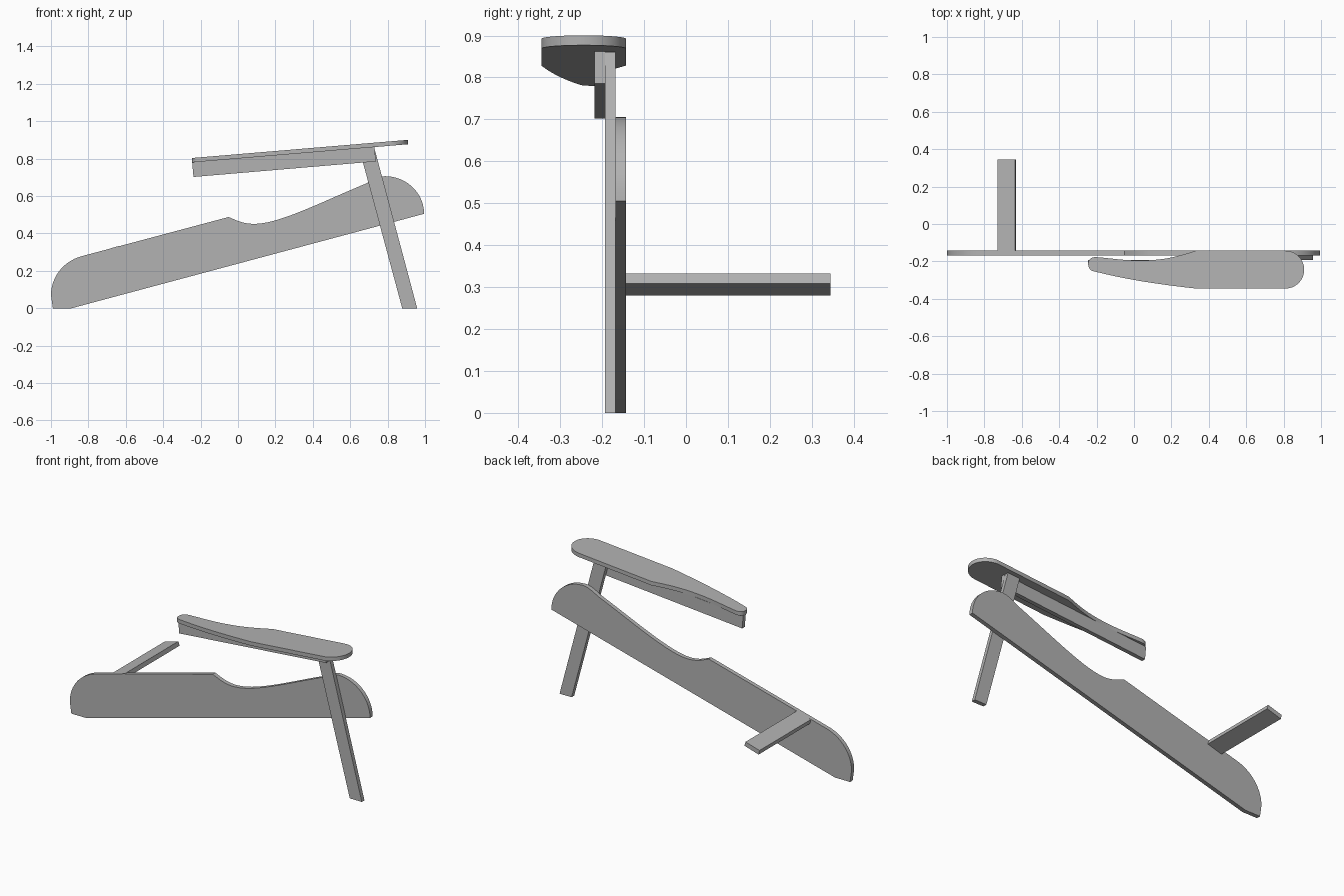
import bpy
import bmesh
import math
from mathutils import Vector
from mathutils.geometry import interpolate_bezier

cube = bpy.data.objects.get("Cube")
if cube:
    bpy.data.objects.remove(cube, do_unlink=True)

grey = bpy.data.materials.new("plain grey")
grey.use_nodes = True
grey.diffuse_color = (0.45, 0.45, 0.45, 1)
grey.node_tree.nodes["Principled BSDF"].inputs["Base Color"].default_value = grey.diffuse_color


def outline(start, *steps):
    """Closed 2D path: each step is a corner point or a (handle, handle, end) curve."""
    pts = [Vector(start)]
    for step in steps:
        if len(step) == 3:
            pts += interpolate_bezier(pts[-1], *[Vector(p) for p in step], 14)[1:]
        else:
            pts.append(Vector(step))
    if (pts[0] - pts[-1]).length < 1e-5:
        pts.pop()
    return [p.to_2d() for p in pts]


def plank(name, pts, place, low, high):
    """Extrude a 2D outline between two depths; place maps (u, v, depth) to space."""
    bm = bmesh.new()
    face = bm.faces.new([bm.verts.new(place(p.x, p.y, low)) for p in pts])
    shift = place(0, 0, high) - place(0, 0, low)
    new = bmesh.ops.extrude_face_region(bm, geom=[face])["geom"]
    bmesh.ops.translate(bm, vec=shift, verts=[g for g in new if isinstance(g, bmesh.types.BMVert)])
    bmesh.ops.recalc_face_normals(bm, faces=bm.faces)
    mesh = bpy.data.meshes.new(name)
    bm.to_mesh(mesh)
    bm.free()
    mesh.materials.append(grey)
    obj = bpy.data.objects.new(name, mesh)
    bpy.context.collection.objects.link(obj)
    bpy.ops.object.select_all(action="DESELECT")
    obj.select_set(True)
    bpy.context.view_layer.objects.active = obj
    bpy.ops.object.shade_smooth_by_angle(angle=math.radians(25))
    return obj


def upright(u, v, d):
    return Vector((u, d, v))


def sloped(u, v, d):
    return Vector((u, v, 0.824 + 0.084 * u + d))


# Long side board with rounded ends and a seat hollow
side = outline(
    (-0.99, 0), (-0.89, 0), (0.995, 0.505),
    ((0.995, 0.615), (0.902, 0.706), (0.787, 0.706)),
    ((0.745, 0.706), (0.71, 0.68), (0.68, 0.665)),
    ((0.45, 0.57), (0.22, 0.451), (0.088, 0.451)),
    ((0.03, 0.451), (-0.01, 0.47), (-0.05, 0.488)),
    (-0.83, 0.28),
    ((-0.93, 0.255), (-1, 0.17), (-1, 0.07)))
plank("side_board", side, upright, -0.168, -0.143)

# Leaning front leg, outside the side board
leg = outline((0.878, 0), (0.958, 0), (0.728, 0.861), (0.648, 0.854))
plank("front_leg", leg, upright, -0.193, -0.168)

# Rail under the armrest, outside the leg
rail = outline((-0.238, 0.702), (0.737, 0.785), (0.73, 0.862), (-0.245, 0.78))
plank("armrest_rail", rail, upright, -0.218, -0.193)

# Armrest: broad rounded front end, narrow rear end
arm = outline(
    (0.33, -0.345), (0.81, -0.345),
    ((0.865, -0.345), (0.91, -0.3), (0.91, -0.244)),
    ((0.91, -0.188), (0.865, -0.143), (0.81, -0.143)),
    (0.33, -0.143),
    ((0.22, -0.178), (0.15, -0.195), (0.03, -0.195)),
    ((-0.06, -0.195), (-0.13, -0.182), (-0.205, -0.177)),
    ((-0.23, -0.177), (-0.245, -0.19), (-0.245, -0.212)),
    ((-0.245, -0.235), (-0.235, -0.25), (-0.21, -0.254)),
    ((-0.03, -0.3), (0.15, -0.325), (0.33, -0.345)))
plank("armrest", arm, sloped, -0.0235, 0)

# Cross slat reaching back from the side board, flush with its top edge
slat = outline((-0.724, 0.28), (-0.63, 0.308), (-0.637, 0.333), (-0.73, 0.306))
plank("cross_slat", slat, upright, -0.165, 0.345)
